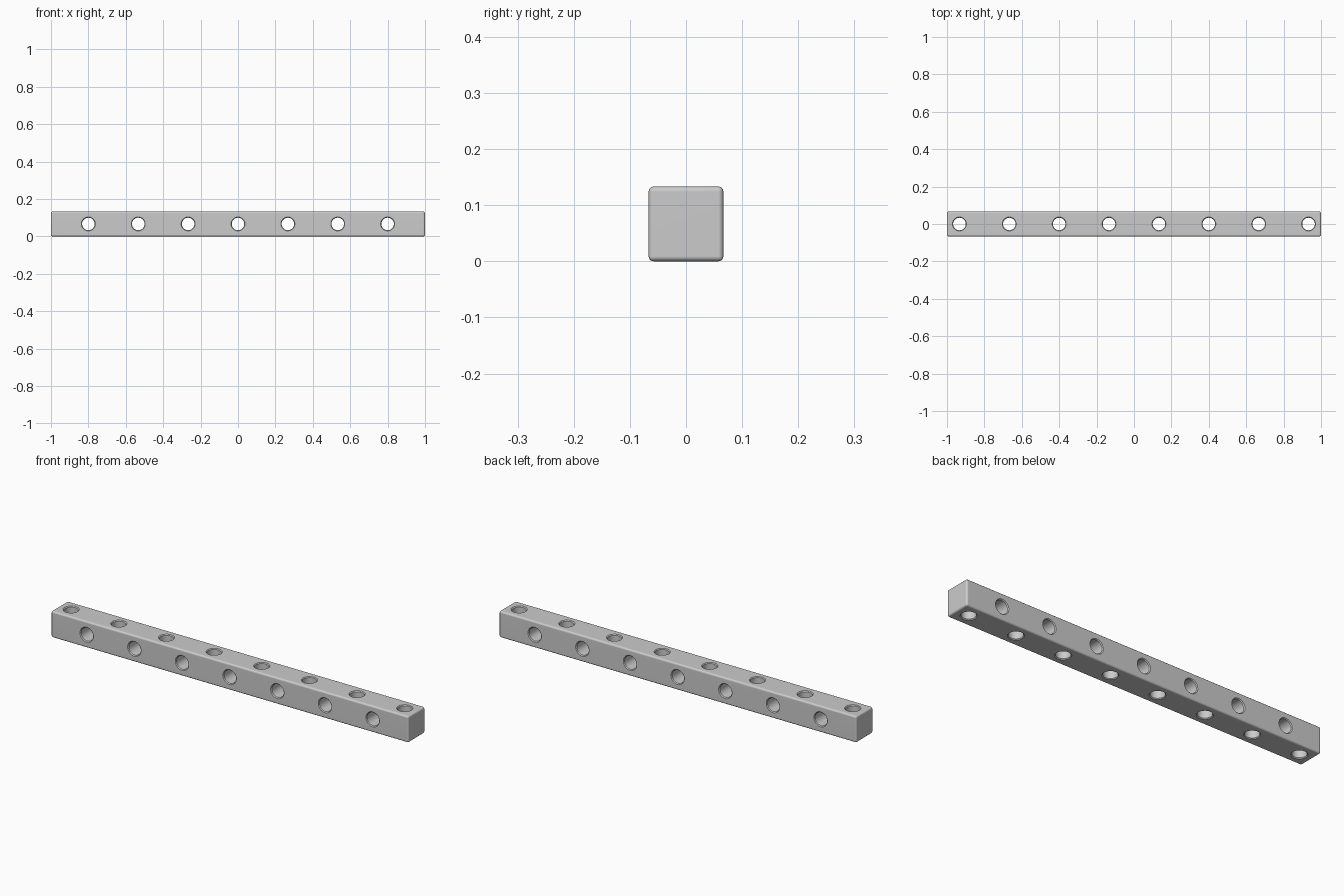
import bpy, bmesh, math
from mathutils import Matrix

if "Cube" in bpy.data.objects:
    bpy.data.objects.remove(bpy.data.objects["Cube"])

W = 2 / 15            # beam thickness and half the hole pitch
H = W / 2
R_IN, R_OUT, CH = 0.0335, 0.0375, 0.004   # bore, countersunk mouth, countersink depth


def make_object(name, bm):
    mesh = bpy.data.meshes.new(name)
    bm.to_mesh(mesh)
    bm.free()
    obj = bpy.data.objects.new(name, mesh)
    bpy.context.collection.objects.link(obj)
    return obj


def add_drill(bm, matrix, segments=40):
    """Closed turned cutter along local z with a flared mouth at both ends."""
    e = 0.01
    profile = [(R_OUT, -H - e), (R_OUT, -H), (R_IN, -H + CH),
               (R_IN, H - CH), (R_OUT, H), (R_OUT, H + e)]
    rings = []
    for r, z in profile:
        rings.append([bm.verts.new((r * math.cos(2 * math.pi * i / segments),
                                    r * math.sin(2 * math.pi * i / segments), z))
                      for i in range(segments)])
    for a, b in zip(rings, rings[1:]):
        for i in range(segments):
            j = (i + 1) % segments
            bm.faces.new((a[i], a[j], b[j], b[i]))
    bm.faces.new(rings[0][::-1])
    bm.faces.new(rings[-1])
    bmesh.ops.transform(bm, matrix=matrix, space=Matrix(),
                        verts=[v for ring in rings for v in ring])


# Square bar with rounded edges
bm = bmesh.new()
bmesh.ops.create_cube(bm, size=1)
bmesh.ops.scale(bm, vec=(2, W, W), verts=bm.verts)
bmesh.ops.translate(bm, vec=(0, 0, H), verts=bm.verts)
bmesh.ops.bevel(bm, geom=bm.edges[:], offset=0.009, segments=3,
                profile=0.5, affect='EDGES')
beam = make_object("drilled_beam", bm)

# Alternating drills: even positions vertical, odd positions front to back
bm = bmesh.new()
for i in range(15):
    turn = Matrix() if i % 2 == 0 else Matrix.Rotation(math.pi / 2, 4, 'X')
    add_drill(bm, Matrix.Translation(((i - 7) * W, 0, H)) @ turn)
bmesh.ops.recalc_face_normals(bm, faces=bm.faces)
drills = make_object("hole_cutters", bm)
drills.hide_render = True

# Cut the holes, then shade
cut = beam.modifiers.new("holes", 'BOOLEAN')
cut.operation = 'DIFFERENCE'
cut.solver = 'EXACT'
cut.object = drills
bpy.ops.object.select_all(action='DESELECT')
beam.select_set(True)
bpy.context.view_layer.objects.active = beam
bpy.ops.object.modifier_apply(modifier=cut.name)
bpy.data.objects.remove(drills)
bpy.ops.object.shade_smooth_by_angle(angle=math.radians(35))
weights = beam.modifiers.new("face_weighted_normals", 'WEIGHTED_NORMAL')
weights.keep_sharp = True
